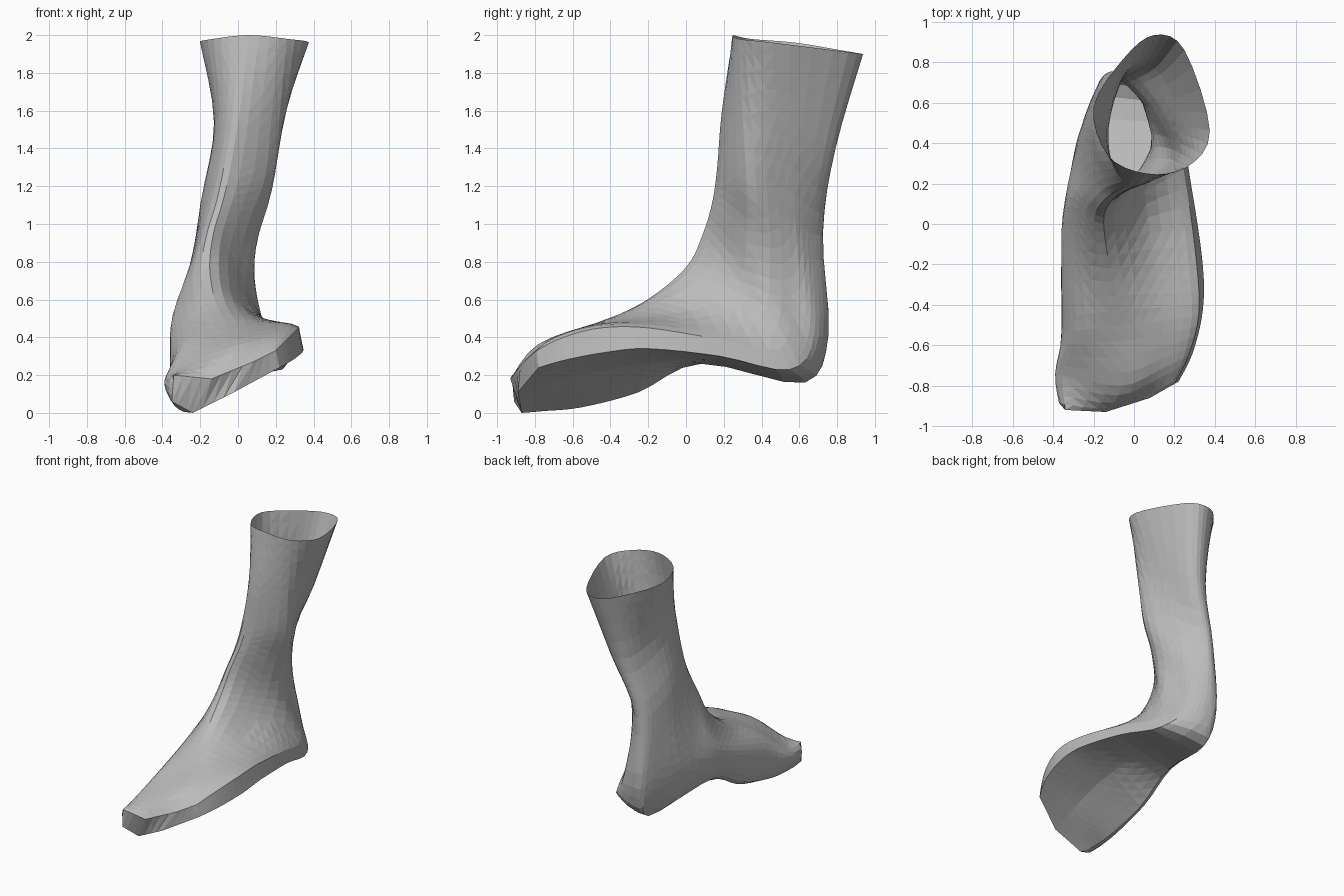
import bpy
import bmesh
from mathutils import Vector

# Remove the default cube only
cube = bpy.data.objects.get("Cube")
if cube:
    bpy.data.objects.remove(cube, do_unlink=True)

AROUND_STEPS = 4    # facets between neighbouring guide rails
ALONG_STEPS = 4     # facets between neighbouring stations


def rail(xs, ys, zs):
    """Guide curve running from the toe, past the heel, up to the cuff."""
    return [Vector(p) for p in zip(xs, ys, zs)]


def smooth_point(a, b, c, d, t):
    """Catmull-Rom point between b and c."""
    return 0.5 * (2 * b + (c - a) * t + (2 * a - 5 * b + 4 * c - d) * t * t
                  + (3 * b - a - 3 * c + d) * t * t * t)


def sample_rail(points):
    """Resample a guide rail smoothly along its whole length."""
    last = len(points) - 1
    result = []
    for i in range(last):
        a, d = points[max(i - 1, 0)], points[min(i + 2, last)]
        for s in range(ALONG_STEPS):
            result.append(smooth_point(a, points[i], points[i + 1], d, s / ALONG_STEPS))
    result.append(points[last])
    return result


# Ridge of the instep and shin
shin = rail((-.14, -.06, -.06, -.12, -.15, -.13, -.08, -.04, .01, .06),
            (-.93, -.8, -.5, -.22, 0, .09, .14, .165, .19, .25),
            (.18, .34, .46, .59, .77, .95, 1.12, 1.3, 1.6, 2))

# Hollow outer flank of the instep
flank = rail((.08, .13, .14, .1, .06, .04, .09, .18, .22, .26),
             (-.86, -.72, -.48, -.2, .1, .28, .32, .32, .3, .28),
             (.27, .39, .47, .51, .56, .7, .96, 1.22, 1.57, 1.98))

# Upper and lower edges of the outer side band
band_top = rail((.2, .27, .32, .31, .26, .19, .06, .09, .25, .375),
                (-.79, -.65, -.45, -.2, .18, .5, .56, .54, .49, .46),
                (.33, .4, .45, .45, .39, .34, .62, 1.05, 1.6, 1.96))
band_bottom = rail((.22, .29, .34, .34, .285, .21, .06, -.02, .13, .25),
                   (-.78, -.64, -.43, -.2, .18, .55, .68, .67, .74, .86),
                   (.24, .28, .32, .34, .3, .23, .42, .95, 1.42, 1.91))

# Middle of the sole, then the back of the heel and calf
sole = rail((-.02, 0, .02, .03, .02, .05, -.06, -.1, .03, .1),
            (-.89, -.72, -.5, -.22, .12, .61, .75, .725, .79, .935),
            (.11, .15, .21, .26, .28, .19, .42, .95, 1.4, 1.9))

# Inner edge of the sole and the inner side
inner_edge = rail((-.24, -.27, -.27, -.27, -.25, -.12, -.16, -.17, -.06, -.05),
                  (-.87, -.75, -.55, -.25, .08, .63, .72, .66, .71, .82),
                  (0, .01, .03, .11, .26, .16, .44, .97, 1.42, 1.92))
inner_side = rail((-.35, -.38, -.36, -.36, -.35, -.29, -.25, -.2, -.125, -.2),
                  (-.91, -.74, -.55, -.22, .03, .38, .48, .46, .48, .58),
                  (.06, .12, .19, .33, .42, .46, .7, 1.1, 1.52, 1.96))

# Inner front of the instep and leg
inner_flank = rail((-.34, -.35, -.29, -.3, -.31, -.25, -.2, -.145, -.1, -.13),
                   (-.92, -.75, -.53, -.19, .09, .21, .26, .27, .28, .34),
                   (.2, .22, .37, .48, .61, .8, 1, 1.24, 1.57, 1.98))

rails = [sample_rail(r) for r in
         (shin, flank, band_top, band_bottom, sole, inner_edge, inner_side, inner_flank)]
count = len(rails)
straight_segments = (2, 3, 4)   # flat band and sole, crisp on the foot only
foot_end = 5 * ALONG_STEPS
leg_start = 6 * ALONG_STEPS


def make_ring(station):
    """Closed cross-section through all rails at one station."""
    points = [r[station] for r in rails]
    roundness = (station - foot_end) / (leg_start - foot_end)
    roundness = min(max(roundness, 0), 1)
    ring = []
    for i in range(count):
        a, b, c, d = (points[(i + k) % count] for k in (-1, 0, 1, 2))
        for s in range(AROUND_STEPS):
            t = s / AROUND_STEPS
            p = smooth_point(a, b, c, d, t)
            if station == 0:
                p = b.lerp(c, t)
            elif i in straight_segments:
                p = b.lerp(c, t).lerp(p, roundness)
            ring.append(p)
    return ring


# Loft the shell from toe to cuff
bm = bmesh.new()
rings = [[bm.verts.new(p) for p in make_ring(s)] for s in range(len(rails[0]))]
size = len(rings[0])
for lower, upper in zip(rings, rings[1:]):
    for i in range(size):
        j = (i + 1) % size
        bm.faces.new((lower[i], lower[j], upper[j], upper[i]))

# Close the blunt toe with strips between its upper and lower edges, leave the cuff open
toe = rings[0]
upper_edge = [toe[i % size] for i in range(2 * AROUND_STEPS, -AROUND_STEPS - 1, -1)]
lower_edge = toe[3 * AROUND_STEPS:6 * AROUND_STEPS + 1]
for i in range(len(upper_edge) - 1):
    bm.faces.new((upper_edge[i], upper_edge[i + 1], lower_edge[i + 1], lower_edge[i]))
bm.faces.new(toe[2 * AROUND_STEPS:3 * AROUND_STEPS + 1])
bm.faces.new(toe[6 * AROUND_STEPS:7 * AROUND_STEPS + 1])
bmesh.ops.triangulate(bm, faces=bm.faces[:])
bmesh.ops.recalc_face_normals(bm, faces=bm.faces[:])

# Rest the shell on the ground
lowest = min(v.co.z for v in bm.verts)
bmesh.ops.translate(bm, verts=bm.verts[:], vec=(0, 0, -lowest))

mesh = bpy.data.meshes.new("foot_shell")
bm.to_mesh(mesh)
bm.free()

# Plain grey, flat faceted
grey = bpy.data.materials.new("plain_grey")
grey.use_nodes = True
colour = (.5, .5, .5, 1)
grey.diffuse_color = colour
grey.node_tree.nodes["Principled BSDF"].inputs["Base Color"].default_value = colour
mesh.materials.append(grey)

foot = bpy.data.objects.new("foot_shell", mesh)
bpy.context.collection.objects.link(foot)
